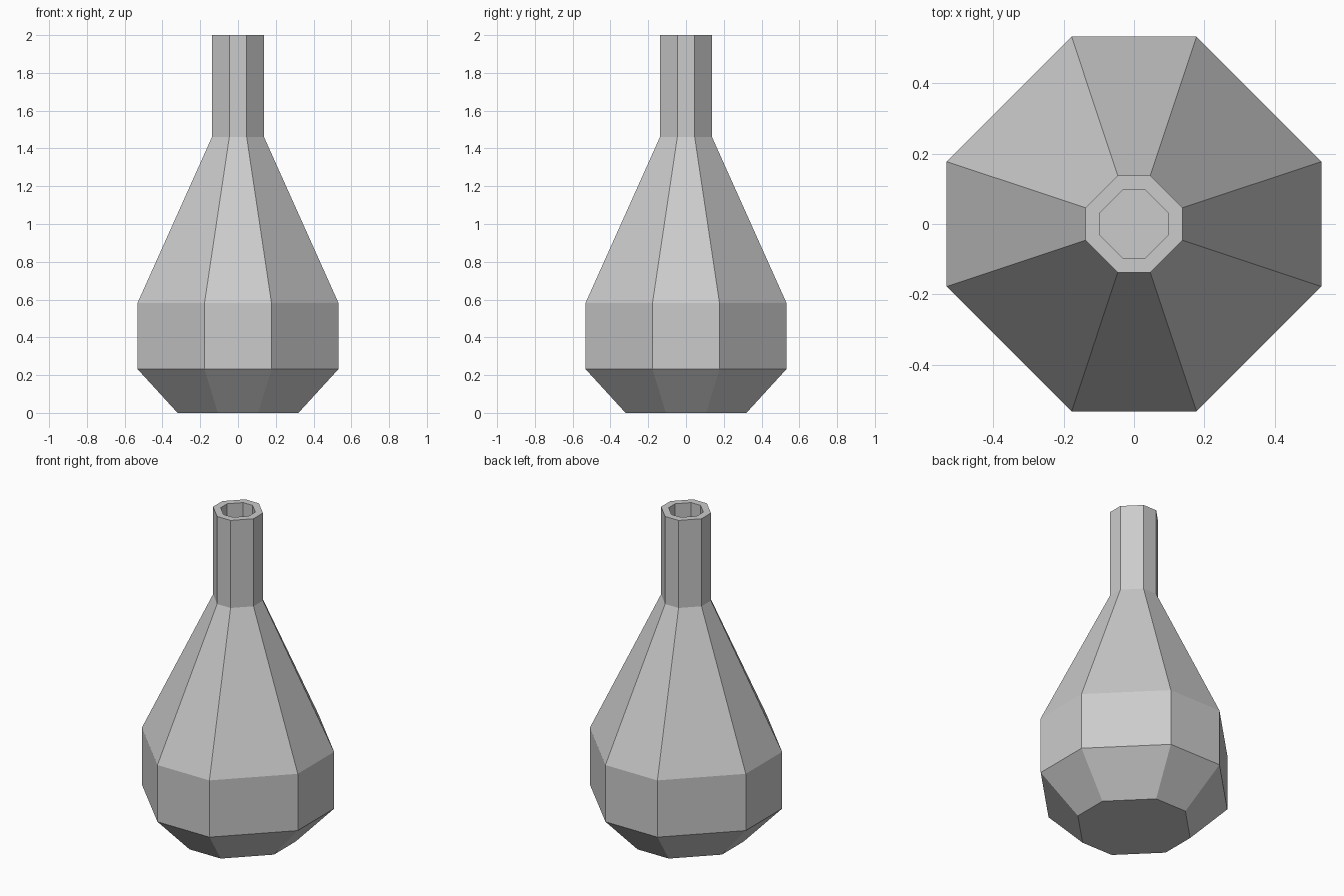
import bpy
import bmesh

if "Cube" in bpy.data.objects:
    bpy.data.objects.remove(bpy.data.objects["Cube"])

# Profile of the flask: (half width, height), from the base up, over the rim and into the neck
PROFILE = [
    (0.32, 0.0),     # base
    (0.532, 0.232),  # belly bottom
    (0.532, 0.582),  # belly top
    (0.138, 1.46),   # neck bottom
    (0.138, 2.0),    # rim outside
    (0.096, 2.0),    # rim inside
    (0.096, 1.46),   # floor of the neck hole
]


def octagon(bm, r, z):
    """Ring of a square with its corners cut off at a third of the half width."""
    s = r / 3
    pts = [(r, -s), (r, s), (s, r), (-s, r), (-r, s), (-r, -s), (-s, -r), (s, -r)]
    return [bm.verts.new((x, y, z)) for x, y in pts]


bm = bmesh.new()
rings = [octagon(bm, r, z) for r, z in PROFILE]

# Walls between neighbouring rings
for low, high in zip(rings, rings[1:]):
    for i in range(8):
        j = (i + 1) % 8
        bm.faces.new((low[i], low[j], high[j], high[i]))

# Underside and floor of the hole
bm.faces.new(rings[0][::-1])
bm.faces.new(rings[-1])

mesh = bpy.data.meshes.new("flask")
bm.to_mesh(mesh)
bm.free()
flask = bpy.data.objects.new("flask", mesh)
bpy.context.collection.objects.link(flask)
